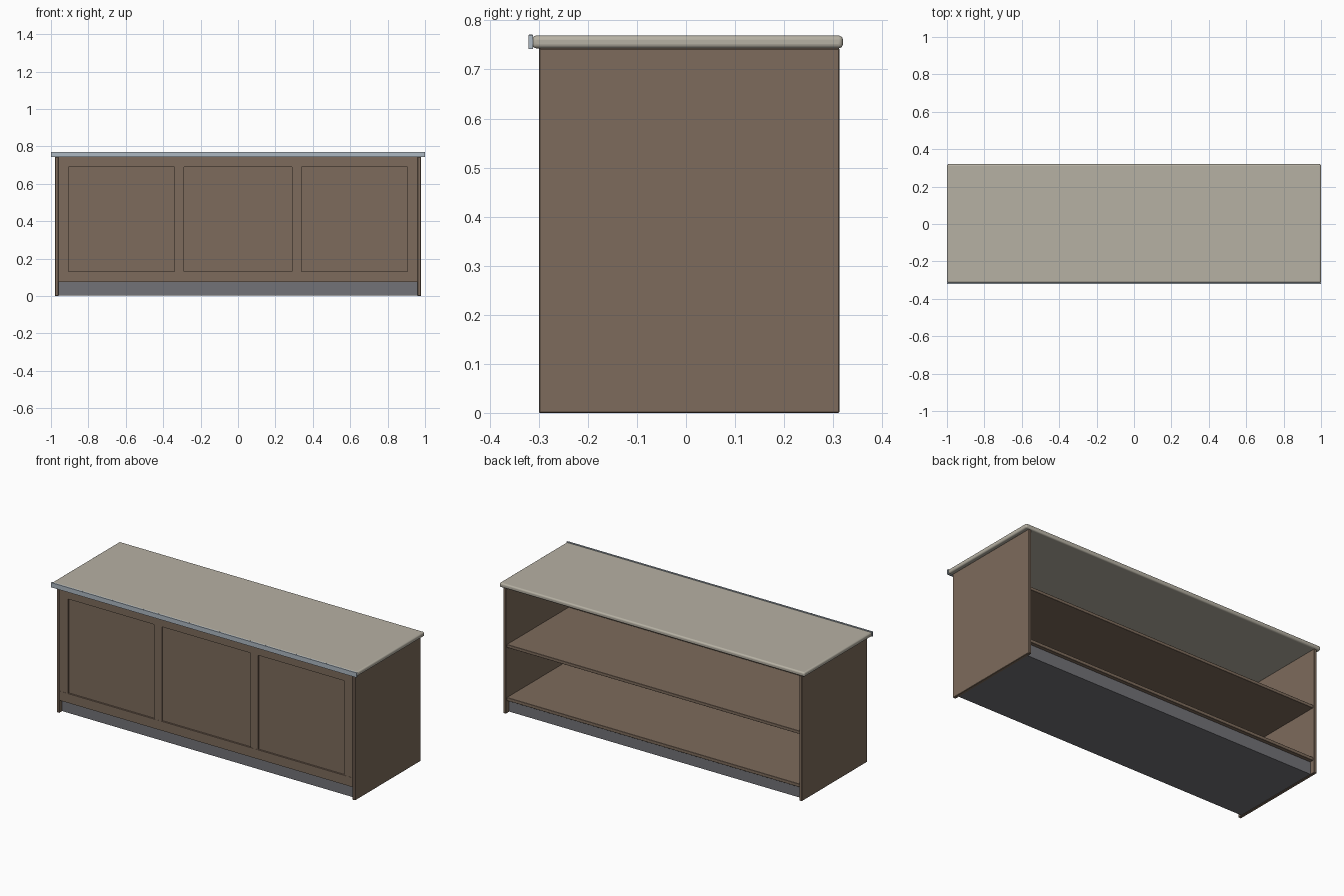
import bpy, bmesh
from mathutils import Vector

if "Cube" in bpy.data.objects:
    bpy.data.objects.remove(bpy.data.objects["Cube"])


def material(name, rgb):
    m = bpy.data.materials.new(name)
    m.diffuse_color = (*rgb, 1)
    m.use_nodes = True
    m.node_tree.nodes["Principled BSDF"].inputs["Base Color"].default_value = m.diffuse_color
    return m


wood = material("brown wood", (0.205, 0.146, 0.106))
stone = material("pale worktop", (0.47, 0.44, 0.37))
steel = material("blue grey edging", (0.42, 0.48, 0.54))
plinth_grey = material("plinth grey", (0.17, 0.17, 0.185))


def box(name, x, y, z, mat, bevel=0.0, segments=1):
    """Box from (min, max) pairs on each axis, with optional edge rounding."""
    lo, hi = Vector((x[0], y[0], z[0])), Vector((x[1], y[1], z[1]))
    bm = bmesh.new()
    bmesh.ops.create_cube(bm, size=1)
    for v in bm.verts:
        v.co = (lo + hi) / 2 + v.co * (hi - lo)
    mesh = bpy.data.meshes.new(name)
    bm.to_mesh(mesh)
    bm.free()
    ob = bpy.data.objects.new(name, mesh)
    bpy.context.collection.objects.link(ob)
    mesh.materials.append(mat)
    if bevel:
        mod = ob.modifiers.new("rounding", 'BEVEL')
        mod.width, mod.segments = bevel, segments
        bpy.context.view_layer.objects.active = ob
        ob.select_set(True)
        if segments > 1:
            bpy.ops.object.shade_smooth_by_angle()
        ob.select_set(False)
    return ob


# Side panels
for s, label in ((-1, "left"), (1, "right")):
    box(label + "_side_panel", sorted((s * 0.96, s * 0.978)), (-0.30, 0.313),
        (0, 0.743), wood, 0.002)

# Front frame: rails and stiles
box("top_rail", (-0.96, 0.96), (-0.30, -0.28), (0.69, 0.743), wood)
box("bottom_rail", (-0.96, 0.96), (-0.30, -0.28), (0.075, 0.13), wood)
for i, (a, b) in enumerate(((-0.96, -0.905), (-0.34, -0.29), (0.29, 0.34), (0.905, 0.96))):
    box(f"stile_{i + 1}", (a, b), (-0.299, -0.28), (0.13, 0.69), wood)

# Recessed panel behind the frame
box("front_panel", (-0.96, 0.96), (-0.29, -0.272), (0.08, 0.742), wood)

# Shelves, open at the back
box("bottom_shelf", (-0.96, 0.96), (-0.28, 0.305), (0.075, 0.094), wood, 0.001)
box("middle_shelf", (-0.96, 0.96), (-0.28, 0.305), (0.39, 0.408), wood, 0.001)

# Recessed plinth
box("plinth", (-0.96, 0.96), (-0.275, 0.283), (0.002, 0.076), plinth_grey)

# Worktop with rounded edges
box("worktop", (-1, 1), (-0.314, 0.32), (0.743, 0.769), stone, 0.009, 4)

# Measuring strip on the front edge, with small raised marks
box("front_strip", (-1, 1), (-0.321, -0.312), (0.742, 0.77), steel)
for i in range(-9, 10):
    box(f"strip_mark_{i + 10}", (i * 0.1 - 0.001, i * 0.1 + 0.001), (-0.3205, -0.313),
        (0.7695, 0.771), steel)
